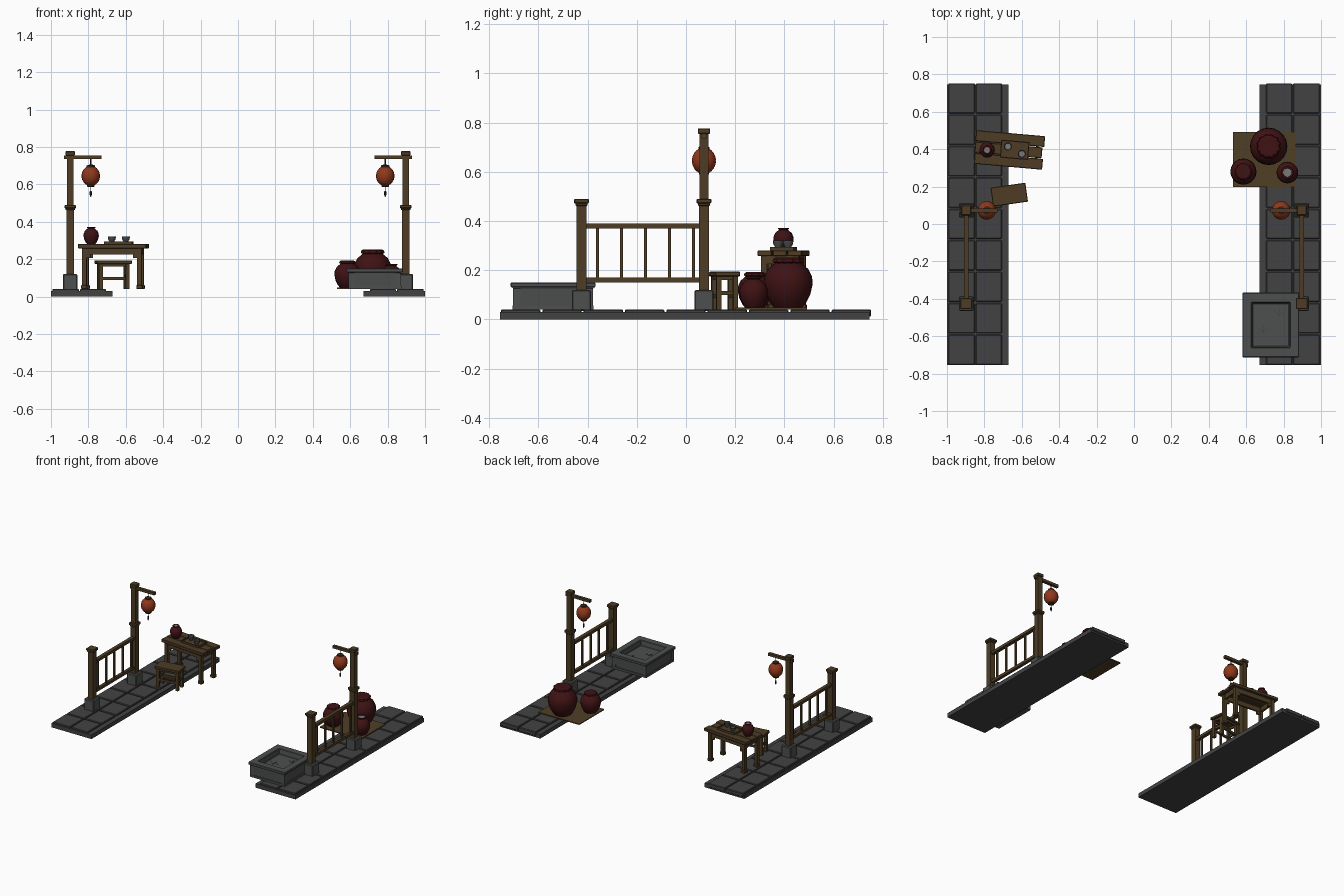
import bpy, bmesh, math
from mathutils import Matrix, Vector

if "Cube" in bpy.data.objects:
    bpy.data.objects.remove(bpy.data.objects["Cube"])


def material(name, r, g, b):
    m = bpy.data.materials.new(name)
    m.diffuse_color = (r, g, b, 1)
    m.use_nodes = True
    m.node_tree.nodes["Principled BSDF"].inputs["Base Color"].default_value = m.diffuse_color
    return m


TILE = material("paving grey", 0.055, 0.055, 0.056)
STONE = material("carved stone grey", 0.075, 0.078, 0.078)
WOOD = material("brown wood", 0.075, 0.046, 0.018)
DARK = material("dark wood", 0.035, 0.02, 0.01)
MAT = material("straw brown", 0.08, 0.05, 0.018)
RED = material("dark red glaze", 0.05, 0.006, 0.007)
PAPER = material("lantern orange", 0.28, 0.04, 0.011)
PALE = material("pale grey", 0.2, 0.19, 0.19)


def finish(name, bm, mat, M=Matrix(), smooth=False, bevel=0):
    bmesh.ops.recalc_face_normals(bm, faces=bm.faces)
    me = bpy.data.meshes.new(name)
    bm.to_mesh(me)
    bm.free()
    me.materials.append(mat)
    ob = bpy.data.objects.new(name, me)
    ob.matrix_world = M
    bpy.context.collection.objects.link(ob)
    if bevel:
        mod = ob.modifiers.new("bevel", 'BEVEL')
        mod.width, mod.segments = bevel, 1
    if smooth:
        bpy.ops.object.select_all(action='DESELECT')
        ob.select_set(True)
        bpy.context.view_layer.objects.active = ob
        bpy.ops.object.shade_smooth_by_angle(angle=math.radians(40))
    return ob


def boxes(name, parts, mat, M=Matrix(), bevel=0):
    """One object from boxes given as (centre x, y, low z, size x, y, high z)."""
    bm = bmesh.new()
    for x, y, z0, w, d, z1 in parts:
        T = Matrix.Translation((x, y, (z0 + z1) / 2))
        bmesh.ops.create_cube(bm, size=1, matrix=T @ Matrix.Diagonal((w, d, z1 - z0, 1)))
    return finish(name, bm, mat, M, bevel=bevel)


def lathe(name, profile, mat, loc, n=20, ripple=None, M=Matrix()):
    """Turn (radius, z) points about the upright axis; ripple gives pleats."""
    bm = bmesh.new()
    rings = []
    for r, z in profile:
        ring = []
        for i in range(n):
            a = 2 * math.pi * i / n
            k = r * (1 + (ripple if i % 2 else -ripple)) if ripple else r
            ring.append(bm.verts.new((k * math.cos(a), k * math.sin(a), z)))
        rings.append(ring)
    for a, b in zip(rings, rings[1:]):
        for i in range(n):
            j = (i + 1) % n
            bm.faces.new((a[i], a[j], b[j], b[i]))
    bm.faces.new(rings[0])
    bm.faces.new(rings[-1])
    return finish(name, bm, mat, M @ Matrix.Translation(loc), smooth=not ripple)


def jar(name, x, y, z, r, h, covered, M=Matrix()):
    shape = [(.55, 0), (.72, .1), (.9, .27), (1, .48), (.97, .62), (.82, .77), (.55, .88), (.46, .91)]
    body = [(a * r, b * h) for a, b in shape]
    if covered:
        lathe(name, body, RED, (x, y, z), M=M)
        cover = [(.5, .88), (.63, .91), (.6, .97), (.5, 1), (.15, 1)]
        lathe(name + "_cloth_cover", [(a * r, b * h) for a, b in cover], RED,
              (x, y, z), 24, 0.05, M)
    else:
        rim = [(.45, .93), (.56, .96), (.56, 1), (.42, 1), (.4, .95)]
        lathe(name, body + [(a * r, b * h) for a, b in rim], RED, (x, y, z), M=M)
        lathe(name + "_contents", [(.4 * r, .94 * h), (.4 * r, .975 * h)], PALE, (x, y, z), M=M)


# Parts repeated on both sides
for s, side in ((-1, "left"), (1, "right")):
    # Paved walkway: slab with nine rows of two tiles
    boxes(side + "_slab", [(s * .836, -.005, 0, .328, 1.5, .03)], TILE)
    pitch = 1.512 / 9
    tiles = [(s * x, -.756 + pitch * (i + .5), .012, w, pitch - .008, .041)
             for i in range(9) for x, w in ((.922, .142), (.776, .138))]
    boxes(side + "_paving_tiles", tiles, TILE, bevel=.004)

    # Fence posts on stone feet
    px, tall, short = s * .897, .073, -.425
    boxes(side + "_post_feet", [(px, y, .035, .078, .078, .12) for y in (tall, short)],
          STONE, bevel=.005)
    boxes(side + "_posts", [(px, y, .11, .04, .04, .47) for y in (tall, short)], WOOD)
    boxes(side + "_post_caps", [(px, y, a, w, w, b) for y in (tall, short)
                                for a, b, w in ((.462, .474, .05), (.472, .49, .06))],
          WOOD, bevel=.003)
    boxes(side + "_lamp_post", [(px, tall, .48, .036, .036, .757)], WOOD)
    boxes(side + "_lamp_post_cap", [(px, tall, .754, .05, .05, .777)], WOOD, bevel=.003)
    boxes(side + "_lamp_arm", [(s * .83, tall, .736, .115 * 1.04 + .08, .022, .755)], WOOD)

    # Railing
    mid, run = (tall + short) / 2, tall - short - .03
    boxes(side + "_rails", [(px, mid, .15, .022, run, .17),
                            (px, mid, .37, .026, run, .39)], WOOD)
    boxes(side + "_spindles", [(px, -.36 + .0975 * i, .165, .012, .012, .375)
                               for i in range(5)], WOOD)

    # Hanging lantern with ribs, collars, cord and tassel
    at = (s * .787, tall, .645)
    globe = []
    for i in range(19):
        a = math.radians(-68 + 136 * i / 18)
        k = 1.0 if i % 2 == 0 else .97
        globe.append((.05 * math.cos(a) * k, .054 * math.sin(a)))
    lathe(side + "_lantern", globe, PAPER, at, 18)
    lathe(side + "_lantern_top", [(.022, .048), (.022, .056), (.01, .06)], DARK, at, 12)
    lathe(side + "_lantern_base", [(.012, -.06), (.021, -.056), (.021, -.048)], DARK, at, 12)
    lathe(side + "_lantern_cord", [(.003, .055), (.003, .095)], DARK, at, 6)
    lathe(side + "_tassel", [(.002, -.112), (.006, -.1), (.006, -.083), (.002, -.08),
                             (.002, -.055)], DARK, at, 8)

# Table with plank top
T = Matrix.Translation((-.668, .396, 0)) @ Matrix.Rotation(math.radians(-5), 4, 'Z')
boxes("table_planks", [(dx, dy, .258, w, .058, .281)
                       for dx, dy, w in ((.002, -.061, .366), (-.003, 0, .36), (.001, .061, .37))],
      WOOD, T, bevel=.003)
boxes("table_apron", [(0, y, .225, .31, .014, .26) for y in (-.065, .065)] +
      [(x, 0, .225, .014, .13, .26) for x in (-.148, .148)], WOOD, T)
corners = [(x, y) for x in (-.148, .148) for y in (-.065, .065)]
boxes("table_legs", [(x, y, .045, .024, .024, .258) for x, y in corners], WOOD, T)
boxes("table_feet", [(x, y, .041, .033, .033, .062) for x, y in corners], WOOD, T, bevel=.003)
boxes("table_brackets", [(x * .87, y, .205, .03, .012, .23) for x, y in corners], WOOD, T)

# Tray, cups and wine jar on the table
boxes("tray_base", [(.03, .003, .281, .15, .09, .286)], WOOD, T)
boxes("tray_rim", [(.03, .003 + y, .281, .15, .006, .295) for y in (-.045, .045)] +
      [(.03 + x, .003, .281, .006, .09, .295) for x in (-.073, .073)], WOOD, T)
for i, (x, y) in enumerate(((-.008, .018), (.07, -.015), (.075, .022))):
    lathe("cup_%d" % (i + 1), [(.01, 0), (.011, .006), (.02, .02), (.022, .034), (.019, .034),
                               (.015, .018)], STONE if i < 2 else WOOD, (x, y, .286), 12, M=T) \
        if i < 2 else None
    if i < 2:
        lathe("cup_contents_%d" % (i + 1), [(.017, .022), (.017, .025)], PALE,
              (x, y, .286), 12, M=T)
jar("table_jar", -.785, .396, .281, .041, .091, False)

# Stool
S = Matrix.Translation((-.667, .157, 0)) @ Matrix.Rotation(math.radians(8), 4, 'Z')
boxes("stool_seat", [(0, 0, .175, .188, .102, .194)], WOOD, S, bevel=.003)
corners = [(x, y) for x in (-.072, .072) for y in (-.034, .034)]
boxes("stool_legs", [(x, y, .041, .02, .02, .178) for x, y in corners], WOOD, S)
boxes("stool_stretchers", [(0, y, z, .14, .01, z + .016) for y in (-.034, .034) for z in (.088, .16)] +
      [(x, 0, z, .01, .065, z + .016) for x in (-.072, .072) for z in (.1, .16)], WOOD, S)

# Storage jars on a straw mat
boxes("mat", [(.698, .345, .041, .335, .292, .048)], MAT)
jar("large_jar", .72, .415, .046, .1, .206, True)
jar("medium_jar", .585, .28, .046, .07, .146, True)
jar("small_jar", .82, .275, .046, .058, .128, False)

# Stone trough: an open basin with a wider rim
bm = bmesh.new()
cx, cy = .732, -.54
levels = [(.27, .315, .041), (.28, .325, .128), (.302, .345, .132), (.302, .345, .15),
          (.206, .242, .15), (.196, .232, .112)]
rings = [[bm.verts.new((cx + sx * w / 2, cy + sy * d / 2, z))
          for sx, sy in ((-1, -1), (1, -1), (1, 1), (-1, 1))] for w, d, z in levels]
for a, b in zip(rings, rings[1:]):
    for i in range(4):
        j = (i + 1) % 4
        bm.faces.new((a[i], a[j], b[j], b[i]))
bm.faces.new(rings[0])
bm.faces.new(rings[-1])
finish("stone_trough", bm, STONE, bevel=.003)

# Raised frames on the outside of the trough
boxes("trough_frame", [(cx + x, cy + y, .041, .03, .03, .13)
                       for x in (-.125, .125) for y in (-.148, .148)] +
      [(cx, cy, .041, .284, .33, .056)], STONE)

# Shallow cracks on the trough floor
for n, (x, y) in enumerate(((.69, -.575), (.775, -.485))):
    for k in range(3):
        R = Matrix.Translation((x, y, 0)) @ Matrix.Rotation(math.radians(25 + 60 * k), 4, 'Z')
        boxes("trough_crack_%d_%d" % (n, k), [(.012, 0, .111, .04, .003, .114)], TILE, R)
